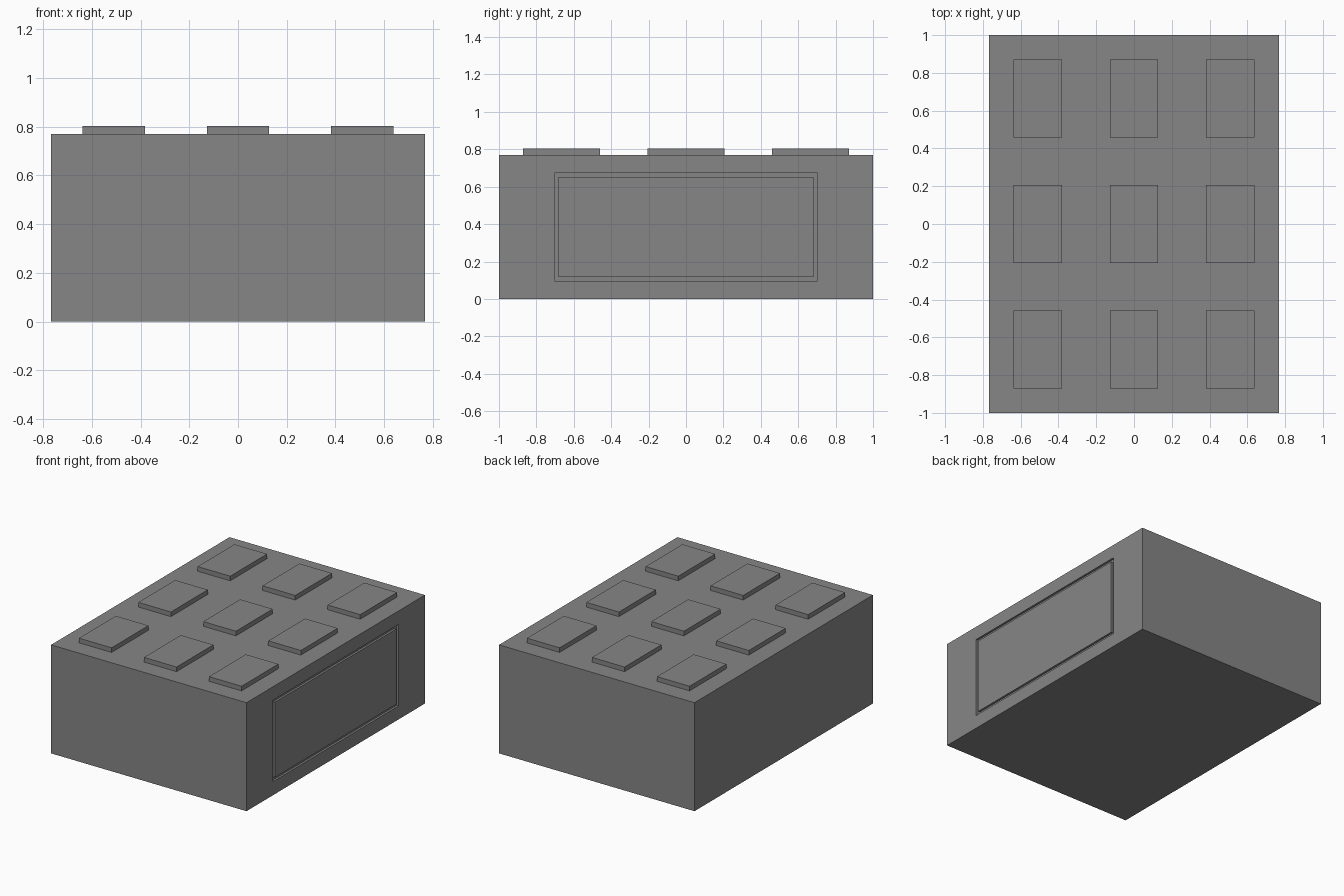
import bpy
import bmesh

if "Cube" in bpy.data.objects:
    bpy.data.objects.remove(bpy.data.objects["Cube"], do_unlink=True)

HALF_X, HALF_Y, BODY_H, TOP = 0.767, 1.0, 0.77, 0.803
GROOVE_W, GROOVE_D = 0.031, 0.015

grey = bpy.data.materials.new("plain grey")
grey.use_nodes = True
grey.diffuse_color = (0.24, 0.24, 0.24, 1)
grey.node_tree.nodes["Principled BSDF"].inputs["Base Color"].default_value = grey.diffuse_color


def box_mesh(size, centre):
    bm = bmesh.new()
    bmesh.ops.create_cube(bm, size=1)
    bmesh.ops.scale(bm, vec=size, verts=bm.verts)
    bmesh.ops.translate(bm, vec=centre, verts=bm.verts)
    return bm


def add_object(name, bm):
    mesh = bpy.data.meshes.new(name)
    bm.to_mesh(mesh)
    bm.free()
    mesh.materials.append(grey)
    obj = bpy.data.objects.new(name, mesh)
    bpy.context.collection.objects.link(obj)
    return obj


# Main block, with a rectangular groove around a flush panel on its right-hand face
body = box_mesh((2 * HALF_X, 2 * HALF_Y, BODY_H), (0, 0, BODY_H / 2))
side = max(body.faces, key=lambda f: f.calc_center_median().x)
bmesh.ops.inset_individual(body, faces=[side], thickness=0.136)
for v in side.verts:
    v.co.y = 0.703 if v.co.y > 0 else -0.703
for width, depth in ((0, -GROOVE_D), (GROOVE_W, 0), (0, GROOVE_D)):
    bmesh.ops.inset_individual(body, faces=[side], thickness=width, depth=depth)
add_object("body", body)

# Three by three grid of raised pads on top
for row in (-1, 0, 1):
    for col in (-1, 0, 1):
        centre = (col * 0.51, row * 0.665, (BODY_H + TOP) / 2)
        pad = box_mesh((0.256, 0.413, TOP - BODY_H), centre)
        add_object(f"top_pad_{row + 2}_{col + 2}", pad)
